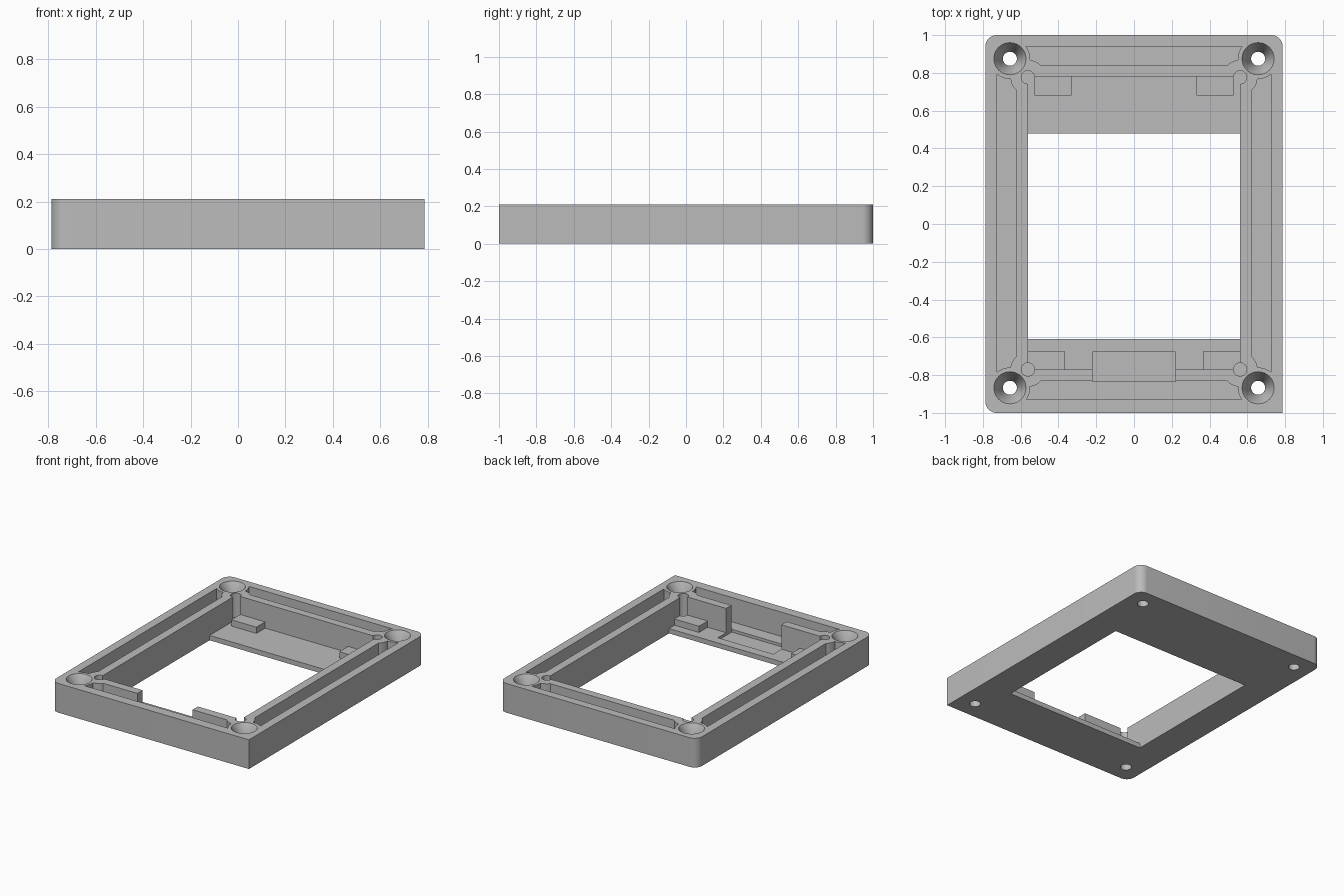
import bpy, bmesh, math

cube = bpy.data.objects.get("Cube")
if cube:
    bpy.data.objects.remove(cube, do_unlink=True)

HEIGHT, FLOOR, PAD_TOP, RECESS = 0.21, 0.035, 0.08, 0.015
ABOVE = HEIGHT + 0.05
HALF_X, HALF_Y = 0.787, 1.0
INNER_X, BACK_WALL, FRONT_WALL = 0.562, 0.78, -0.77

grey = bpy.data.materials.new("plain grey")
grey.use_nodes = True
colour = (0.5, 0.5, 0.5, 1)
grey.diffuse_color = colour
grey.node_tree.nodes["Principled BSDF"].inputs["Base Color"].default_value = colour


def link(bm, name):
    bmesh.ops.recalc_face_normals(bm, faces=bm.faces)
    mesh = bpy.data.meshes.new(name)
    bm.to_mesh(mesh)
    bm.free()
    mesh.materials.append(grey)
    obj = bpy.data.objects.new(name, mesh)
    bpy.context.collection.objects.link(obj)
    return obj


def box(name, x0, x1, y0, y1, z0, z1, rounded=None):
    bm = bmesh.new()
    bmesh.ops.create_cube(bm, size=1)
    for v in bm.verts:
        v.co.x = x1 if v.co.x > 0 else x0
        v.co.y = y1 if v.co.y > 0 else y0
        v.co.z = z1 if v.co.z > 0 else z0
    if rounded:
        # Round the upright corners except the front one on the model's left
        edges = [e for e in bm.edges
                 if abs(e.verts[0].co.z - e.verts[1].co.z) > 0.01
                 and not (e.verts[0].co.x > 0 and e.verts[0].co.y < 0)]
        bmesh.ops.bevel(bm, geom=edges, offset=rounded, segments=10,
                        profile=0.5, affect='EDGES')
    return link(bm, name)


def round_bar(name, x, y, z0, z1, r0, r1=None, sides=48):
    bm = bmesh.new()
    bmesh.ops.create_cone(bm, cap_ends=True, segments=sides, radius1=r0,
                          radius2=r0 if r1 is None else r1, depth=z1 - z0)
    bmesh.ops.translate(bm, verts=bm.verts, vec=(x, y, (z0 + z1) / 2))
    return link(bm, name)


def combine(target, tool, operation='DIFFERENCE', keep=False):
    mod = target.modifiers.new("combine", 'BOOLEAN')
    mod.operation, mod.solver, mod.object = operation, 'EXACT', tool
    bpy.context.view_layer.objects.active = target
    bpy.ops.object.modifier_apply(modifier=mod.name)
    if not keep:
        bpy.data.objects.remove(tool, do_unlink=True)


# Outer body, pocket and floor opening
frame = box("frame", -HALF_X, HALF_X, -HALF_Y, HALF_Y, 0, HEIGHT, rounded=0.06)
combine(frame, box("pocket", -INNER_X, INNER_X, FRONT_WALL, BACK_WALL, FLOOR, ABOVE))
combine(frame, box("opening", -INNER_X, INNER_X, -0.61, 0.48, -0.1, ABOVE))

# Support pads on the floor ledges
for side in (-1, 1):
    for near, far, y0, y1 in ((0.33, 0.528, 0.68, BACK_WALL + 0.01),
                              (0.367, INNER_X + 0.01, FRONT_WALL - 0.01, -0.672)):
        x0, x1 = sorted((side * near, side * far))
        combine(frame, box("pad", x0, x1, y0, y1, FLOOR - 0.01, PAD_TOP), 'UNION')

# Corner positions of the screws and of the relief holes
screws = [(sx * 0.657, y) for sx in (-1, 1) for y in (0.875, -0.867)]
reliefs = [(sx * 0.562, y) for sx in (-1, 1) for y in (0.777, -0.77)]

# Solid bosses left standing around the screws and reliefs
bosses = [round_bar("boss", x, y, -0.1, ABOVE + 0.1, 0.107) for x, y in screws]
bosses += [round_bar("boss", x, y, -0.1, ABOVE + 0.1, 0.092) for x, y in reliefs]

# Four long grooves, trimmed by the bosses
grooves = [(-0.61, 0.61, 0.838, 0.94), (-0.61, 0.61, -0.93, -0.83),
           (-0.725, -0.623, -0.82, 0.82), (0.623, 0.725, -0.82, 0.82)]
for x0, x1, y0, y1 in grooves:
    groove = box("groove", x0, x1, y0, y1, FLOOR, ABOVE)
    for boss in bosses:
        combine(groove, boss, keep=True)
    combine(frame, groove)
for boss in bosses:
    bpy.data.objects.remove(boss, do_unlink=True)

# Gap in the front inner wall with a shallow floor recess
combine(frame, box("gap", -0.22, 0.22, -0.835, -0.677, RECESS, ABOVE))

# Relief holes and countersunk screw holes
for x, y in reliefs:
    combine(frame, round_bar("relief", x, y, FLOOR, ABOVE, 0.035))
for x, y in screws:
    combine(frame, round_bar("screw_hole", x, y, -0.1, ABOVE, 0.037))
    slope = (0.085 - 0.037) / 0.085
    combine(frame, round_bar("countersink", x, y, HEIGHT - 0.085, HEIGHT + 0.01,
                             0.037, 0.085 + 0.01 * slope))

# Smooth the round walls and keep the edges crisp
bpy.ops.object.select_all(action='DESELECT')
frame.select_set(True)
bpy.context.view_layer.objects.active = frame
bpy.ops.object.shade_smooth_by_angle(angle=math.radians(30))
